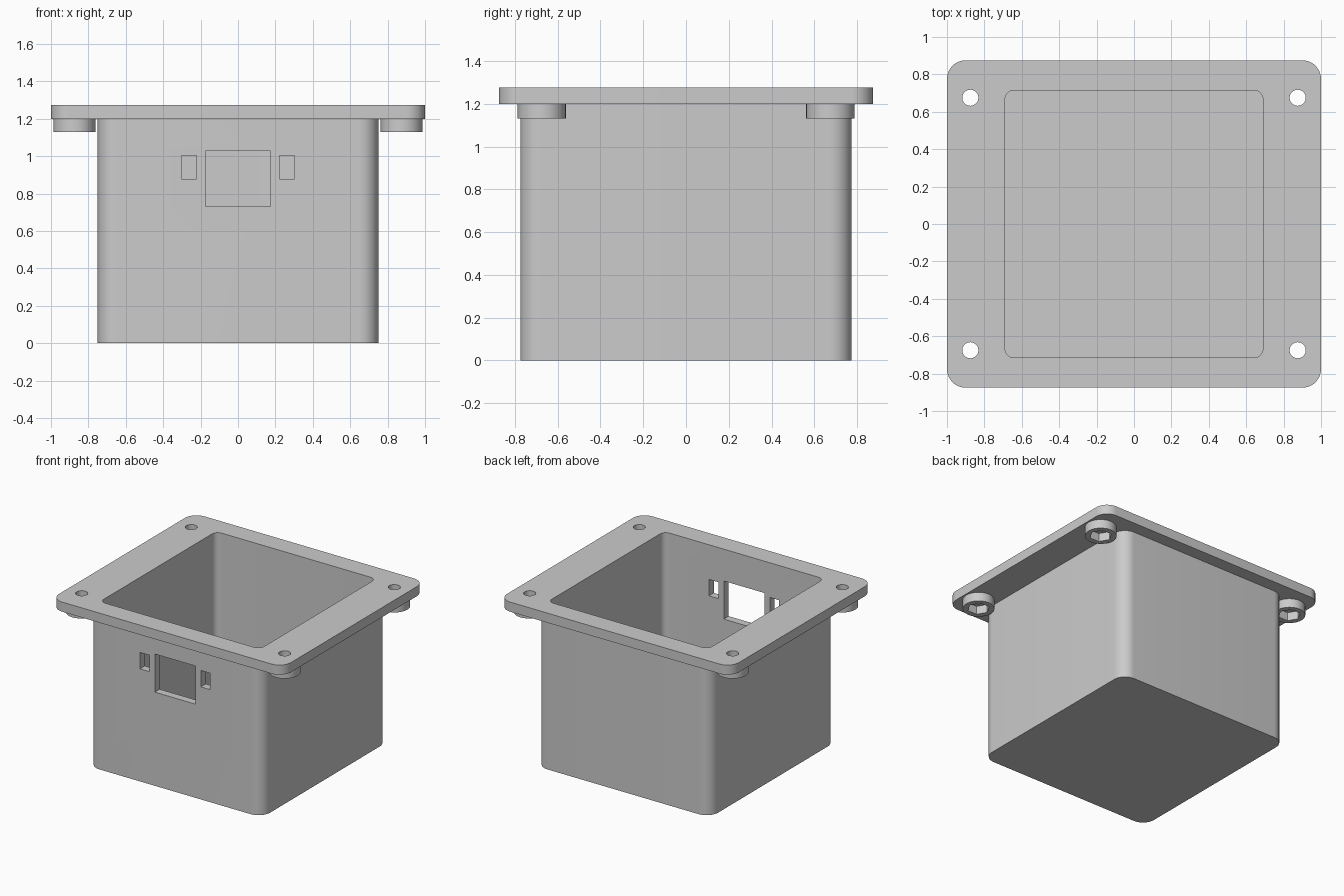
import bpy, bmesh, math

if "Cube" in bpy.data.objects:
    bpy.data.objects.remove(bpy.data.objects["Cube"])

grey = bpy.data.materials.new("light grey plastic")
grey.diffuse_color = (0.6, 0.6, 0.6, 1)
grey.use_nodes = True
grey.node_tree.nodes["Principled BSDF"].inputs["Base Color"].default_value = grey.diffuse_color


def prism(name, outline, z0, z1):
    """Extrude a closed xy outline from z0 to z1."""
    bm = bmesh.new()
    face = bm.faces.new([bm.verts.new((x, y, z0)) for x, y in outline])
    top = bmesh.ops.extrude_face_region(bm, geom=[face])["geom"]
    bmesh.ops.translate(bm, vec=(0, 0, z1 - z0),
                        verts=[v for v in top if isinstance(v, bmesh.types.BMVert)])
    bmesh.ops.recalc_face_normals(bm, faces=bm.faces)
    mesh = bpy.data.meshes.new(name)
    bm.to_mesh(mesh)
    bm.free()
    mesh.materials.append(grey)
    obj = bpy.data.objects.new(name, mesh)
    bpy.context.collection.objects.link(obj)
    return obj


def rounded(hx, hy, r, steps=12):
    """Rounded rectangle outline with half sizes hx, hy."""
    pts = []
    for i, (sx, sy) in enumerate([(1, 1), (-1, 1), (-1, -1), (1, -1)]):
        for k in range(steps + 1):
            a = math.radians(90 * (i + k / steps))
            pts.append((sx * (hx - r) + r * math.cos(a), sy * (hy - r) + r * math.sin(a)))
    return pts


def ring(cx, cy, r, n):
    return [(cx + r * math.cos(math.tau * k / n), cy + r * math.sin(math.tau * k / n))
            for k in range(n)]


def box(x0, x1, y0, y1):
    return [(x0, y0), (x1, y0), (x1, y1), (x0, y1)]


def combine(target, other, operation):
    """Apply a boolean and discard the second solid."""
    mod = target.modifiers.new(operation, 'BOOLEAN')
    mod.operation, mod.object, mod.solver = operation, other, 'EXACT'
    bpy.context.view_layer.objects.active = target
    bpy.ops.object.modifier_apply(modifier=mod.name)
    bpy.data.objects.remove(other, do_unlink=True)


corners = [(sx * 0.875, sy * 0.675) for sx in (-1, 1) for sy in (-1, 1)]

# Outer shell: rounded box, mounting flange and round screw bosses
housing = prism("enclosure_housing", rounded(0.75, 0.775, 0.1), 0, 1.24)
combine(housing, prism("flange", rounded(1, 0.875, 0.1), 1.2, 1.275), 'UNION')
for cx, cy in corners:
    combine(housing, prism("boss", ring(cx, cy, 0.1125, 48), 1.13, 1.23), 'UNION')

# Open cavity
combine(housing, prism("cavity", rounded(0.69, 0.715, 0.05), 0.06, 1.4), 'DIFFERENCE')

# Screw holes with hexagonal nut pockets below
for cx, cy in corners:
    combine(housing, prism("hole", ring(cx, cy, 0.043, 32), 1.0, 1.4), 'DIFFERENCE')
    combine(housing, prism("nut_pocket", ring(cx, cy, 0.08, 6), 1.0, 1.195), 'DIFFERENCE')

# Front wall openings: connector window and a latch slot on either side
for x0, x1, z0, z1 in [(-0.175, 0.175, 0.73, 1.027),
                       (-0.303, -0.222, 0.877, 1.005),
                       (0.222, 0.303, 0.877, 1.005)]:
    combine(housing, prism("window", box(x0, x1, -0.85, -0.65), z0, z1), 'DIFFERENCE')

# Smooth the round corners, keep the hard edges
bpy.ops.object.select_all(action='DESELECT')
housing.select_set(True)
bpy.context.view_layer.objects.active = housing
bpy.ops.object.shade_smooth_by_angle(angle=math.radians(30))
